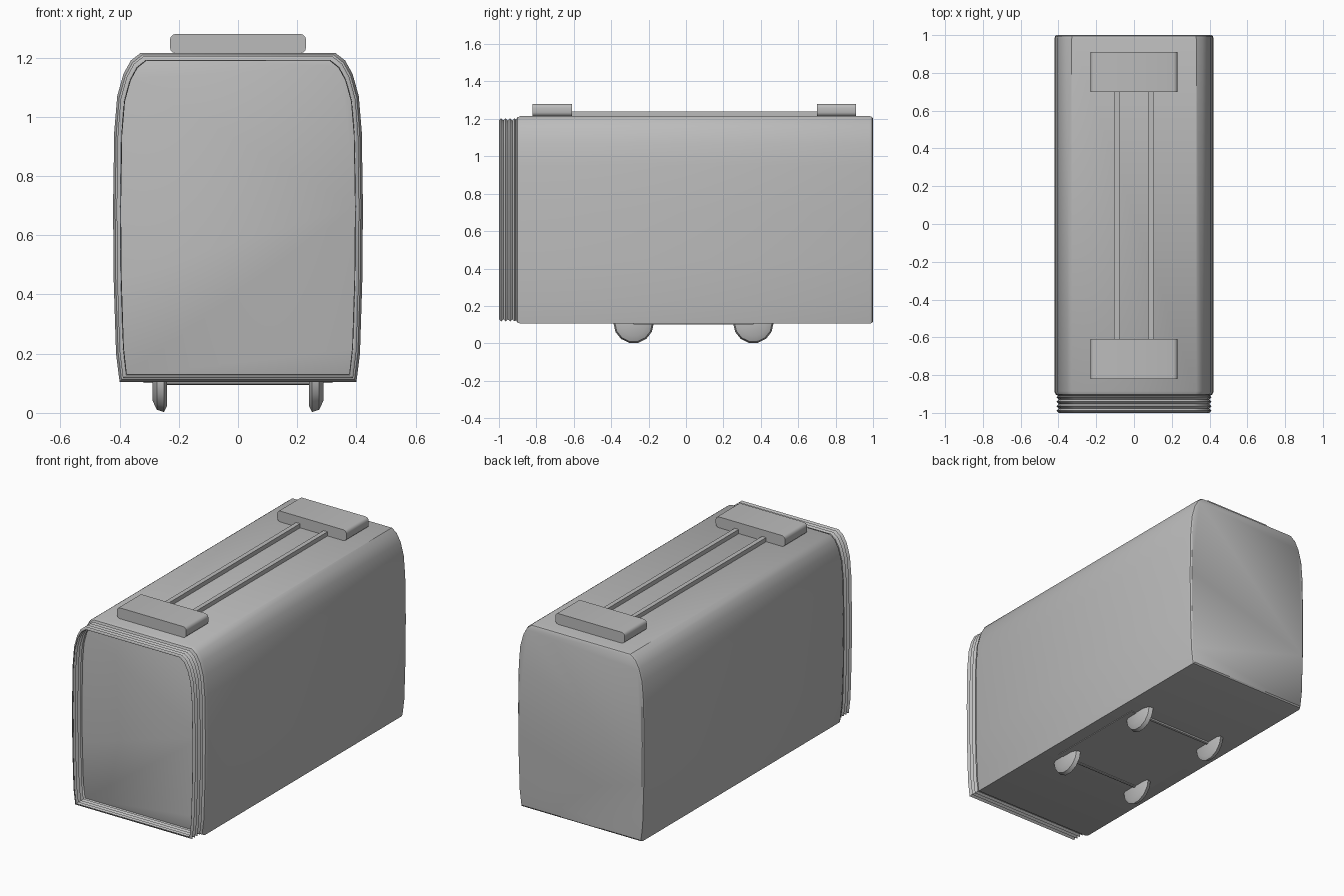
import bpy, bmesh, math

cube = bpy.data.objects.get("Cube")
if cube:
    bpy.data.objects.remove(cube, do_unlink=True)

grey = bpy.data.materials.new("plain grey")
grey.use_nodes = True
colour = (0.5, 0.5, 0.5, 1)
grey.diffuse_color = colour
grey.node_tree.nodes["Principled BSDF"].inputs["Base Color"].default_value = colour


def loft(name, rings, caps=True, angle=35):
    """Skin a list of equal-length point rings into one object."""
    bm = bmesh.new()
    loops = [[bm.verts.new(p) for p in ring] for ring in rings]
    n = len(loops[0])
    for a, b in zip(loops, loops[1:]):
        for i in range(n):
            j = (i + 1) % n
            bm.faces.new((a[i], a[j], b[j], b[i]))
    if caps:
        bm.faces.new(loops[0])
        bm.faces.new(loops[-1])
    bmesh.ops.recalc_face_normals(bm, faces=bm.faces)
    mesh = bpy.data.meshes.new(name)
    bm.to_mesh(mesh)
    bm.free()
    mesh.materials.append(grey)
    mesh.shade_smooth()
    mesh.set_sharp_from_angle(angle=math.radians(angle))
    obj = bpy.data.objects.new(name, mesh)
    bpy.context.collection.objects.link(obj)
    return obj


def box(name, x0, x1, y0, y1, z0, z1):
    outline = [(x0, z0), (x1, z0), (x1, z1), (x0, z1)]
    return loft(name, [[(x, y, z) for x, z in outline] for y in (y0, y1)])


def disc(x, y, z, r, sides=14):
    step = 2 * math.pi / sides
    return [(x, y + r * math.cos(i * step), z + r * math.sin(i * step))
            for i in range(sides)]


# Carriage cross-section: right half, mirrored
half = [(0.40, 0.105), (0.412, 0.2), (0.42, 0.45), (0.422, 0.7), (0.418, 0.95),
        (0.408, 1.07), (0.387, 1.145), (0.362, 1.19), (0.33, 1.215)]
section = half + [(-x, z) for x, z in reversed(half)]
MID = 0.66


def hull_ring(y, inset):
    sx, sz = 1 - inset / 0.42, 1 - inset / 0.555
    return [(x * sx, y, MID + (z - MID) * sz) for x, z in section]


# Main body with softened ends
loft("carriage_body", [hull_ring(-0.91, 0.02), hull_ring(-0.902, 0.007),
                       hull_ring(-0.885, 0), hull_ring(0.98, 0),
                       hull_ring(0.994, 0.004), hull_ring(1.0, 0.012)])

# Open pleated gangway at the front
pleats = 8
gangway = loft("gangway_bellows",
               [hull_ring(-1 + 0.095 * i / pleats, 0.023 if i % 2 == 0 else 0.012)
                for i in range(pleats + 1)], caps=False)
skin = gangway.modifiers.new("thickness", "SOLIDIFY")
skin.thickness = 0.004

# Roof units with rounded long edges
R = 0.02
unit = []
for cx, cz, start in ((0.23 - R, 1.28 - R, 0), (R - 0.23, 1.28 - R, 90),
                      (R - 0.23, 1.215 + R, 180), (0.23 - R, 1.215 + R, 270)):
    for k in range(4):
        a = math.radians(start + 30 * k)
        unit.append((cx + R * math.cos(a), cz + R * math.sin(a)))
for name, y0, y1 in (("front_roof_unit", -0.82, -0.61), ("rear_roof_unit", 0.70, 0.91)):
    loft(name, [[(x, y, z) for x, z in unit] for y in (y0, y1)])

# Roof pipes between the units
for side, x in (("right", -0.105), ("left", 0.077)):
    box(side + "_roof_pipe", x, x + 0.027, -0.62, 0.71, 1.205, 1.24)

# Underframe, axles and flanged wheels
box("underframe_plate", -0.32, 0.32, -0.28, 0.36, 0.101, 0.115)
wheel = [(0.24, 0.088), (0.25, 0.108), (0.274, 0.1), (0.288, 0.07)]
for end, y in (("front", -0.28), ("rear", 0.36)):
    loft(end + "_axle", [disc(x, y, 0.105, 0.011, 8) for x in (-0.25, 0.25)])
    for side, s in (("left", 1), ("right", -1)):
        loft(f"{end}_{side}_wheel", [disc(s * x, y, 0.108, r) for x, r in wheel])
